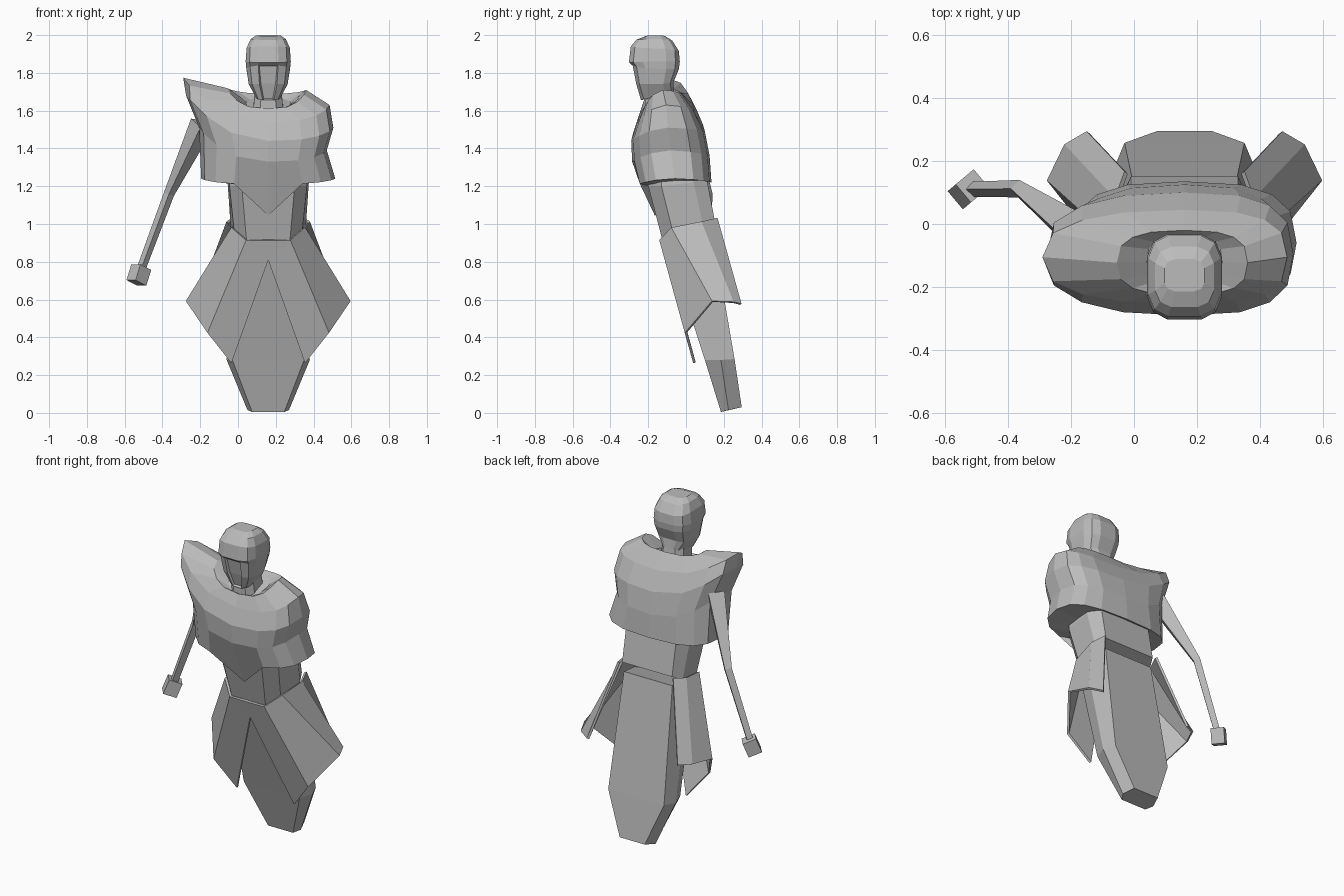
import bpy, bmesh, math
from mathutils import Vector, Matrix

if "Cube" in bpy.data.objects:
    bpy.data.objects.remove(bpy.data.objects["Cube"])

CX = 0.16  # body centre line
grey = bpy.data.materials.new("stone_grey")
grey.diffuse_color = (0.5, 0.5, 0.5, 1)
grey.use_nodes = True
grey.node_tree.nodes["Principled BSDF"].inputs["Base Color"].default_value = grey.diffuse_color


def finish(name, bm):
    bmesh.ops.recalc_face_normals(bm, faces=bm.faces[:])
    me = bpy.data.meshes.new(name)
    bm.to_mesh(me)
    bm.free()
    me.materials.append(grey)
    ob = bpy.data.objects.new(name, me)
    bpy.context.collection.objects.link(ob)
    return ob


def loft(name, rings, caps=(True, True)):
    bm = bmesh.new()
    vs = [[bm.verts.new(p) for p in r] for r in rings]
    n = len(rings[0])
    for a, b in zip(vs, vs[1:]):
        for i in range(n):
            j = (i + 1) % n
            bm.faces.new((a[i], a[j], b[j], b[i]))
    for ring, cap in ((vs[0], caps[0]), (vs[-1], caps[1])):
        if cap:
            bm.faces.new(ring)
    return finish(name, bm)


def oval(hw, yf, yb, zf, zs, zb, n=16, power=0.7, shift=0.0):
    """Rounded-box ring with its own heights at front, side and back."""
    pts = []
    for i in range(n):
        t = math.tau * (i + shift) / n
        s, c = math.sin(t), math.cos(t)
        bx = math.copysign(abs(s) ** power, s)
        by = math.copysign(abs(c) ** power, c)
        z = zs + (zf - zs) * by * by if by > 0 else zs + (zb - zs) * by * by
        pts.append(Vector((CX + hw * bx, (yf + yb) / 2 + by * (yf - yb) / 2, z)))
    return pts


def mirrored(half):
    """Closed ring from its right half, front to back."""
    return ([(CX + x, y, z) for x, y, z in half]
            + [(CX - x, y, z) for x, y, z in reversed(half)])


# tapered lower body
loft("lower_body", [mirrored(h) for h in (
    [(.15, -.10, .90), (.19, 0, .94), (.165, .14, .97)],
    [(.19, .10, .28), (.22, .185, .28), (.19, .257, .285)],
    [(.085, .185, .005), (.11, .225, .015), (.085, .295, .03)])])

# waist
loft("waist", [mirrored(h) for h in (
    [(.115, -.125, .915), (.18, -.07, .96), (.20, .09, 1.0), (.17, .15, 1.03)],
    [(.14, -.20, 1.20), (.205, -.13, 1.2), (.215, .04, 1.22), (.17, .11, 1.24)],
    [(.14, -.20, 1.32), (.20, -.13, 1.32), (.20, .02, 1.33), (.17, .08, 1.34)])])

# skirt plates: a faceted sheet on each hip, split at the front
top = [(0, -.135, .915), (.115, -.135, .915), (.19, -.075, .98),
       (.215, .08, 1.01), (.185, .163, 1.03)]
low = [(0, -.105, .81), (.32, 0, .425), (.43, .14, .59),
       (.375, .25, .585), (.305, .29, .575)]
tip = (.195, .045, .265)
for side, label in ((1, "right"), (-1, "left")):
    bm = bmesh.new()
    t, l = ([bm.verts.new((CX + side * x, y, z)) for x, y, z in row] for row in (top, low))
    c = bm.verts.new((CX + side * tip[0], tip[1], tip[2]))
    bm.faces.new((t[0], t[1], l[0]))
    bm.faces.new((t[1], l[1], c, l[0]))
    for i in (1, 2, 3):
        bm.faces.new((t[i], t[i + 1], l[i + 1], l[i]))
    ob = finish(label + "_skirt_plate", bm)
    mod = ob.modifiers.new("thickness", 'SOLIDIFY')
    mod.thickness = 0.014
    mod.offset = 0

# chest shell, collar down to the flared hem and back in to the waist
chest = [oval(*r) for r in (
    (.12, -.20, -.04, 1.60, 1.64, 1.67),
    (.20, -.225, -.02, 1.61, 1.71, 1.69),
    (.325, -.255, .045, 1.54, 1.63, 1.60),
    (.345, -.29, .10, 1.44, 1.51, 1.49),
    (.31, -.285, .125, 1.33, 1.39, 1.36),
    (.355, -.255, .135, 1.21, 1.24, 1.22),
    (.20, -.21, .11, 1.20, 1.23, 1.23))]
# pointed front hem
chest[5][0].yz = (-.165, 1.045)
chest[6][0].yz = (-.14, 1.06)
# raised left shoulder
for k, out, up in ((1, .05, .03), (2, .13, .15), (3, .09, .17), (4, .065, .14)):
    for p in chest[k]:
        w = max(0, (CX - p.x) / .33) ** 2.5
        w = min(w, 1)
        p.x -= out * w
        p.z += up * w
loft("chest", chest)

# neck
loft("neck", [oval(*r, n=8, shift=.5) for r in (
    (.085, -.22, -.05, 1.58, 1.6, 1.62), (.07, -.22, -.07, 1.72, 1.74, 1.76))])

# helmet with an overhanging brow
head = loft("head", [oval(*r, n=12, power=.6, shift=.5) for r in (
    (.065, -.215, -.11, 1.995, 2.0, 1.995),
    (.095, -.265, -.07, 1.975, 1.98, 1.97),
    (.117, -.295, -.035, 1.94, 1.93, 1.915),
    (.122, -.305, -.03, 1.855, 1.86, 1.86),
    (.118, -.285, -.035, 1.84, 1.82, 1.82),
    (.105, -.265, -.065, 1.74, 1.74, 1.75),
    (.065, -.24, -.06, 1.655, 1.67, 1.70))])

# face opening set into the front of the helmet
bm = bmesh.new()
bm.from_mesh(head.data)
face = [f for f in bm.faces
        if f.normal.y < -.8 and abs(f.calc_center_median().x - CX) < .01
        and f.calc_center_median().z < 1.83]
bmesh.ops.inset_region(bm, faces=face, thickness=.008, depth=-.012)
bm.to_mesh(head.data)
bm.free()

# single arm: four-sided, shoulder to wrist
path = [((-.19, -.02, 1.53), .065), ((-.365, .112, 1.16), .028), ((-.51, .11, .77), .024)]
rings = []
for i, (p, r) in enumerate(path):
    a, b = Vector(path[max(i - 1, 0)][0]), Vector(path[min(i + 1, 2)][0])
    d = (b - a).normalized()
    u = d.cross(Vector((0, 1, 0))).normalized()
    v = d.cross(u)
    rings.append([Vector(p) + r * (u * math.cos(q) + v * math.sin(q))
                  for q in (math.tau * k / 4 for k in range(4))])
loft("arm", rings)

# block hand
bm = bmesh.new()
bmesh.ops.create_cube(bm, size=1, matrix=(
    Matrix.Translation((-.525, .11, .73)) @ Matrix.Rotation(math.radians(40), 4, 'Z')
    @ Matrix.Rotation(math.radians(22), 4, 'Y') @ Matrix.Diagonal((.08, .075, .09, 1))))
finish("hand", bm)
